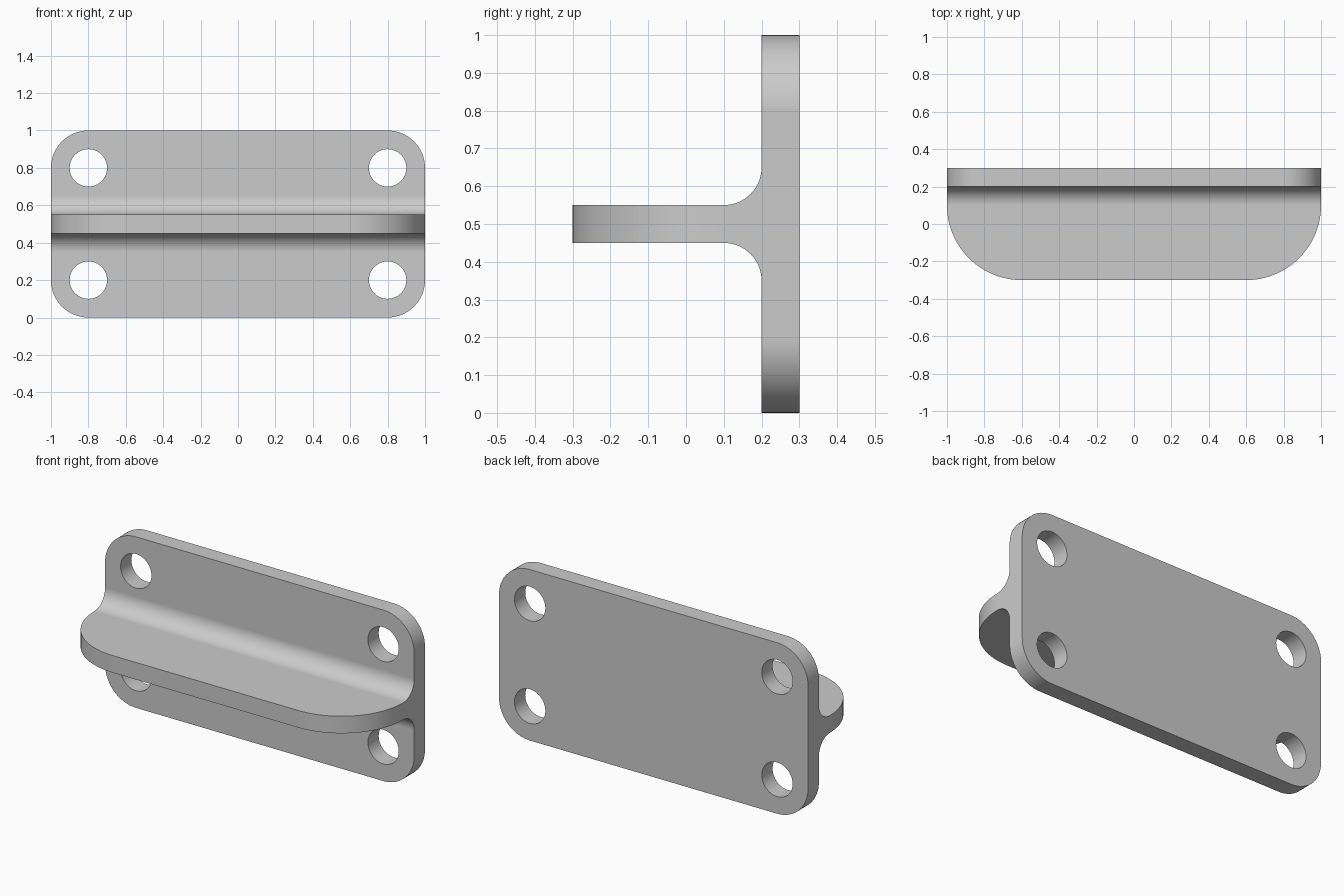
import bpy, bmesh
from math import sin, cos, pi, radians
from mathutils import Matrix

if "Cube" in bpy.data.objects:
    bpy.data.objects.remove(bpy.data.objects["Cube"])

R = 0.1      # fillet between shelf and plate
SEG = 16
EPS = 1e-4


def arc(cy, cz, a0, a1):
    return [(cy + R * cos(a0 + (a1 - a0) * i / SEG),
             cz + R * sin(a0 + (a1 - a0) * i / SEG)) for i in range(SEG + 1)]


# T-shaped side profile (y, z): back plate, shelf and the two fillets
profile = [(0.3, 0), (0.3, 1), (0.2, 1)]
profile += arc(0.1, 0.65, 0, -pi / 2)
profile += [(-0.3, 0.55), (-0.3, 0.45)]
profile += arc(0.1, 0.35, pi / 2, 0)
profile += [(0.2, 0)]

# Extrude the profile along x
bm = bmesh.new()
face = bm.faces.new([bm.verts.new((-1, y, z)) for y, z in profile])
ext = bmesh.ops.extrude_face_region(bm, geom=[face], use_keep_orig=True)
bmesh.ops.translate(bm, vec=(2, 0, 0),
                    verts=[v for v in ext["geom"] if isinstance(v, bmesh.types.BMVert)])
bmesh.ops.recalc_face_normals(bm, faces=bm.faces)


def round_edges(test, radius, segments):
    edges = [e for e in bm.edges
             if abs(e.verts[0].co.x - e.verts[1].co.x) < EPS
             and abs(abs(e.verts[0].co.x) - 1) < EPS
             and test(e.verts[0].co, e.verts[1].co)]
    bmesh.ops.bevel(bm, geom=edges, offset=radius, offset_type='OFFSET', affect='EDGES',
                    segments=segments, profile=0.5, clamp_overlap=False)
    bmesh.ops.remove_doubles(bm, verts=bm.verts, dist=EPS)


# Rounded plate corners, then rounded shelf front corners
round_edges(lambda a, b: abs(a.z - b.z) < EPS and abs(a.z - 0.5) > 0.5 - EPS, 0.2, 16)
round_edges(lambda a, b: max(a.y, b.y) < -0.3 + EPS, 0.4, 24)
bmesh.ops.recalc_face_normals(bm, faces=bm.faces)

mesh = bpy.data.meshes.new("shelf_bracket")
bm.to_mesh(mesh)
bm.free()
bracket = bpy.data.objects.new("shelf_bracket", mesh)
bpy.context.collection.objects.link(bracket)

# Four screw holes
bm = bmesh.new()
for x in (-0.8, 0.8):
    for z in (0.2, 0.8):
        bmesh.ops.create_cone(bm, cap_ends=True, segments=48, radius1=0.1, radius2=0.1, depth=0.2,
                              matrix=Matrix.Translation((x, 0.25, z)) @ Matrix.Rotation(pi / 2, 4, 'X'))
bmesh.ops.recalc_face_normals(bm, faces=bm.faces)
cut_mesh = bpy.data.meshes.new("hole_cutter")
bm.to_mesh(cut_mesh)
bm.free()
cutter = bpy.data.objects.new("hole_cutter", cut_mesh)
bpy.context.collection.objects.link(cutter)
cutter.hide_render = True

bpy.context.view_layer.objects.active = bracket
bracket.select_set(True)
mod = bracket.modifiers.new("screw_holes", 'BOOLEAN')
mod.operation = 'DIFFERENCE'
mod.solver = 'EXACT'
mod.object = cutter
bpy.ops.object.modifier_apply(modifier=mod.name)
bpy.data.objects.remove(cutter)

# Smooth curved surfaces, crisp edges, flat large faces
bpy.ops.object.shade_smooth_by_angle(angle=radians(30))
weighted = bracket.modifiers.new("flat_faces", 'WEIGHTED_NORMAL')
weighted.keep_sharp = True
